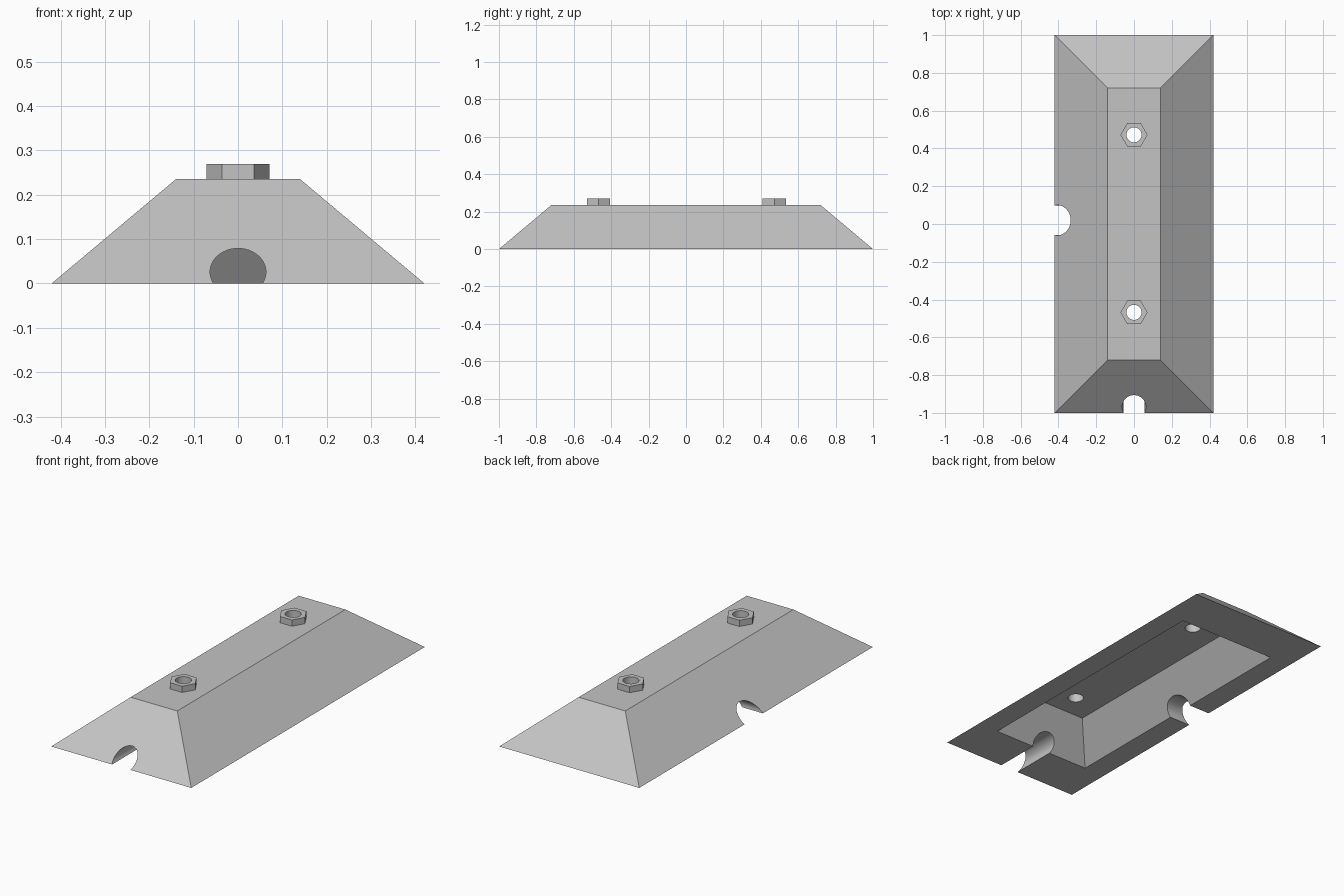
import bpy, bmesh, math
from mathutils import Matrix, Vector

default = bpy.data.objects.get("Cube")
if default:
    bpy.data.objects.remove(default, do_unlink=True)

grey = bpy.data.materials.new("light grey")
grey.use_nodes = True
colour = (0.55, 0.55, 0.55, 1)
grey.diffuse_color = colour
grey.node_tree.nodes["Principled BSDF"].inputs["Base Color"].default_value = colour


def add_object(name, bm):
    bmesh.ops.recalc_face_normals(bm, faces=bm.faces)
    mesh = bpy.data.meshes.new(name)
    bm.to_mesh(mesh)
    bm.free()
    mesh.materials.append(grey)
    obj = bpy.data.objects.new(name, mesh)
    bpy.context.collection.objects.link(obj)
    return obj


def hipped_block(name, base, top, z0, z1):
    """Box whose bottom and top have different half sizes."""
    bm = bmesh.new()
    bmesh.ops.create_cube(bm, size=2)
    for v in bm.verts:
        half, z = (top, z1) if v.co.z > 0 else (base, z0)
        v.co = (v.co.x * half[0], v.co.y * half[1], z)
    return add_object(name, bm)


def cylinder(name, centre, scale, sides, axis="Z"):
    """Cylinder along an axis; scale holds the half sizes in world axes."""
    turn = {"X": Matrix.Rotation(math.pi / 2, 4, "Y"),
            "Y": Matrix.Rotation(math.pi / 2, 4, "X"),
            "Z": Matrix.Identity(4)}[axis]
    # Start the hexagon with a corner on the x axis
    spin = Matrix.Rotation(math.pi / 2, 4, "Z") if sides == 6 else Matrix.Identity(4)
    bm = bmesh.new()
    bmesh.ops.create_cone(bm, cap_ends=True, segments=sides,
                          radius1=1, radius2=1, depth=2)
    if sides == 6 and max(abs(v.co.x) for v in bm.verts) < 0.99:
        bmesh.ops.transform(bm, matrix=spin, verts=bm.verts)
    bmesh.ops.transform(bm, matrix=turn, verts=bm.verts)
    for v in bm.verts:
        v.co = Vector(centre) + Vector(a * b for a, b in zip(v.co, scale))
    return add_object(name, bm)


def cut(target, cutter):
    mod = target.modifiers.new("cut_" + cutter.name, "BOOLEAN")
    mod.operation = "DIFFERENCE"
    mod.solver = "EXACT"
    mod.object = cutter
    bpy.context.view_layer.objects.active = target
    bpy.ops.object.modifier_apply(modifier=mod.name)


def smooth(obj):
    bpy.ops.object.select_all(action="DESELECT")
    obj.select_set(True)
    bpy.context.view_layer.objects.active = obj
    bpy.ops.object.shade_smooth_by_angle(angle=math.radians(25))


# Sloping cover with a hollow underside
cover = hipped_block("cover", (0.42, 1), (0.14, 0.72), 0, 0.235)
cutters = [
    hipped_block("cavity", (0.31, 0.76), (0.16, 0.606), -0.02, 0.186),
    cylinder("front_notch", (0, -0.85, 0.026), (0.063, 0.25, 0.053), 48, "Y"),
    cylinder("side_notch", (-0.4, 0.02, 0.011), (0.18, 0.08, 0.06), 48, "X"),
]

# Hexagonal nuts with bolt holes running through the cover
nuts = []
for name, y in (("front_nut", -0.468), ("back_nut", 0.472)):
    nut = cylinder(name, (0, y, 0.252), (0.0715, 0.0715, 0.017), 6)
    hole = cylinder(name + "_hole", (0, y, 0.2), (0.04, 0.04, 0.15), 32)
    cut(nut, hole)
    nuts.append(nut)
    cutters.append(hole)

for cutter in cutters[:3] + cutters[3:]:
    cut(cover, cutter)
for cutter in cutters:
    bpy.data.objects.remove(cutter, do_unlink=True)
for part in [cover] + nuts:
    smooth(part)
